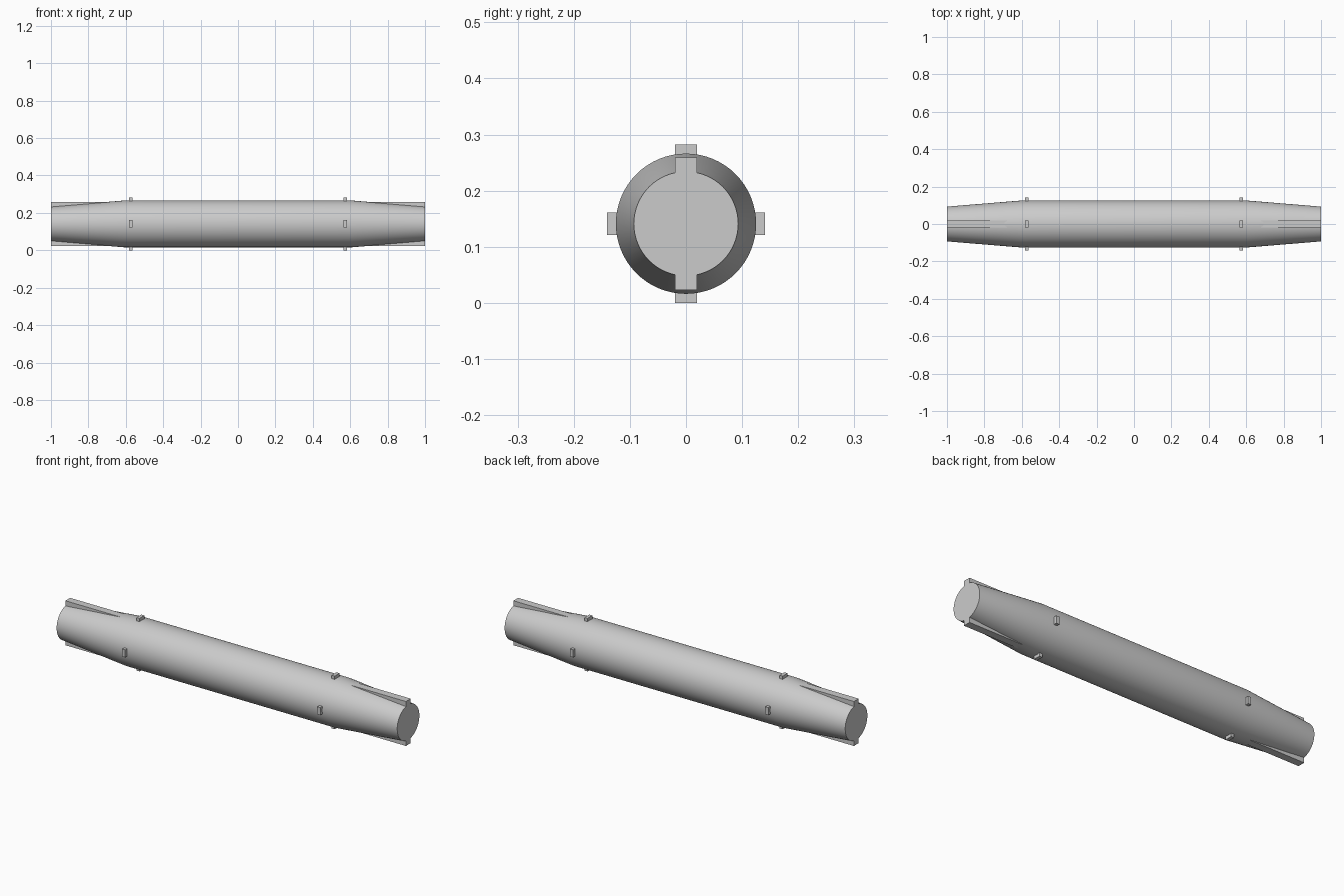
import bpy, bmesh
from math import cos, sin, pi, radians

if "Cube" in bpy.data.objects:
    bpy.data.objects.remove(bpy.data.objects["Cube"], do_unlink=True)

AXIS_Z = 0.141
RADIUS = 0.125
SIDES = 64

grey = bpy.data.materials.new("plain grey")
grey.use_nodes = True
grey.diffuse_color = (0.6, 0.6, 0.6, 1)
grey.node_tree.nodes["Principled BSDF"].inputs["Base Color"].default_value = grey.diffuse_color


def add_object(name, bm):
    bmesh.ops.recalc_face_normals(bm, faces=bm.faces)
    mesh = bpy.data.meshes.new(name)
    bm.to_mesh(mesh)
    bm.free()
    mesh.materials.append(grey)
    obj = bpy.data.objects.new(name, mesh)
    bpy.context.collection.objects.link(obj)
    return obj


def add_box(name, center, size):
    bm = bmesh.new()
    bmesh.ops.create_cube(bm, size=1)
    bmesh.ops.scale(bm, vec=size, verts=bm.verts)
    bmesh.ops.translate(bm, vec=center, verts=bm.verts)
    return add_object(name, bm)


# Round body, tapered at both ends
bm = bmesh.new()
profile = [(-1, 0.093), (-0.61, RADIUS), (0.61, RADIUS), (1, 0.093)]
rings = []
for x, r in profile:
    angles = [2 * pi * i / SIDES for i in range(SIDES)]
    rings.append([bm.verts.new((x, r * cos(a), AXIS_Z + r * sin(a))) for a in angles])
for a, b in zip(rings, rings[1:]):
    for i in range(SIDES):
        j = (i + 1) % SIDES
        bm.faces.new((a[i], a[j], b[j], b[i]))
bm.faces.new(rings[0])
bm.faces.new(rings[-1])
body = add_object("body", bm)
bpy.context.view_layer.objects.active = body
body.select_set(True)
bpy.ops.object.shade_smooth_by_angle(angle=radians(30))

for side, sx in (("left", 1), ("right", -1)):
    # Upright key fins standing proud of the tapers
    for level, sz in (("top", 1), ("bottom", -1)):
        add_box(f"{side}_{level}_fin", (sx * 0.81, 0, AXIS_Z + sz * 0.088),
                (0.38, 0.04, 0.06))
    # Four small lugs around the body
    for place, dy, dz in (("top", 0, 1), ("bottom", 0, -1), ("front", -1, 0), ("back", 1, 0)):
        size = (0.018, 0.03 if dy else 0.04, 0.03 if dz else 0.04)
        add_box(f"{side}_{place}_lug",
                (sx * 0.573, dy * 0.126, AXIS_Z + dz * 0.126), size)
